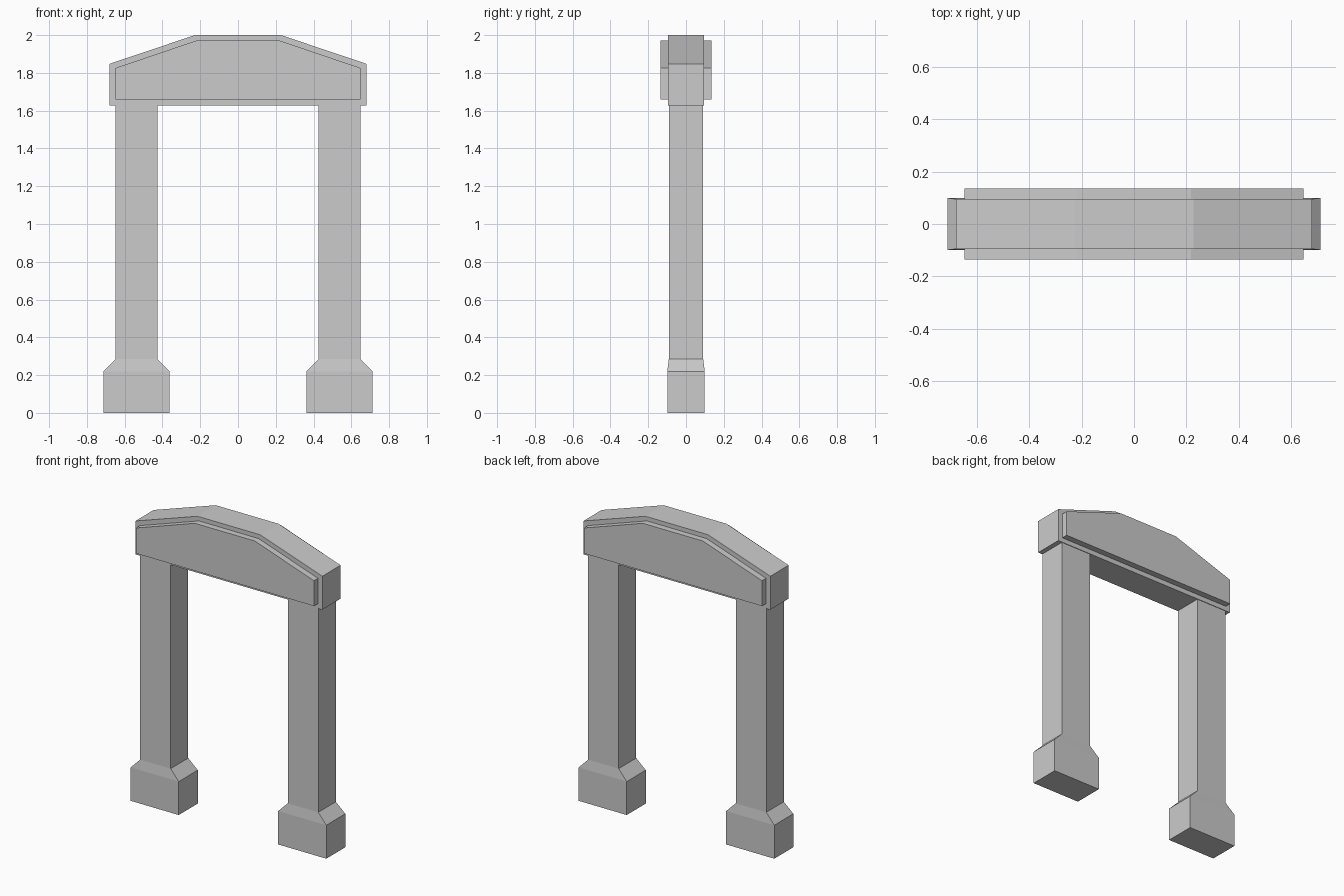
import bpy, bmesh

if "Cube" in bpy.data.objects:
    bpy.data.objects.remove(bpy.data.objects["Cube"])


def finish(name, bm):
    bmesh.ops.recalc_face_normals(bm, faces=bm.faces)
    mesh = bpy.data.meshes.new(name)
    bm.to_mesh(mesh)
    bm.free()
    obj = bpy.data.objects.new(name, mesh)
    bpy.context.collection.objects.link(obj)
    return obj


def loft(name, rings):
    """Join matching rings of points with side faces and cap both ends."""
    bm = bmesh.new()
    loops = [[bm.verts.new(p) for p in ring] for ring in rings]
    for a, b in zip(loops, loops[1:]):
        for i in range(len(a)):
            j = (i + 1) % len(a)
            bm.faces.new((a[i], a[j], b[j], b[i]))
    bm.faces.new(loops[0])
    bm.faces.new(loops[-1])
    return finish(name, bm)


def rect(cx, hx, hy, z):
    return [(cx + sx * hx, sy * hy, z)
            for sx, sy in ((-1, -1), (1, -1), (1, 1), (-1, 1))]


def gable(half, top_half, z0, z1, z2, y):
    outline = [(-half, z0), (half, z0), (half, z1),
               (top_half, z2), (-top_half, z2), (-half, z1)]
    return [(x, y, z) for x, z in outline]


# Posts: plinth, chamfered shoulder and shaft in one piece
for side, sign in (("left", -1), ("right", 1)):
    cx = sign * 0.537
    loft(side + "_post", [rect(cx, 0.175, 0.099, 0.0),
                          rect(cx, 0.175, 0.099, 0.22),
                          rect(cx, 0.111, 0.091, 0.285),
                          rect(cx, 0.111, 0.091, 1.628)])

# Lintel: gabled beam with a raised, slightly smaller panel front and back
body = (0.68, 0.228, 1.628, 1.848, 2.0)
panel = (0.648, 0.218, 1.659, 1.826, 1.972)
loft("lintel", [gable(*panel, -0.136), gable(*panel, -0.095),
                gable(*body, -0.095), gable(*body, 0.095),
                gable(*panel, 0.095), gable(*panel, 0.136)])
